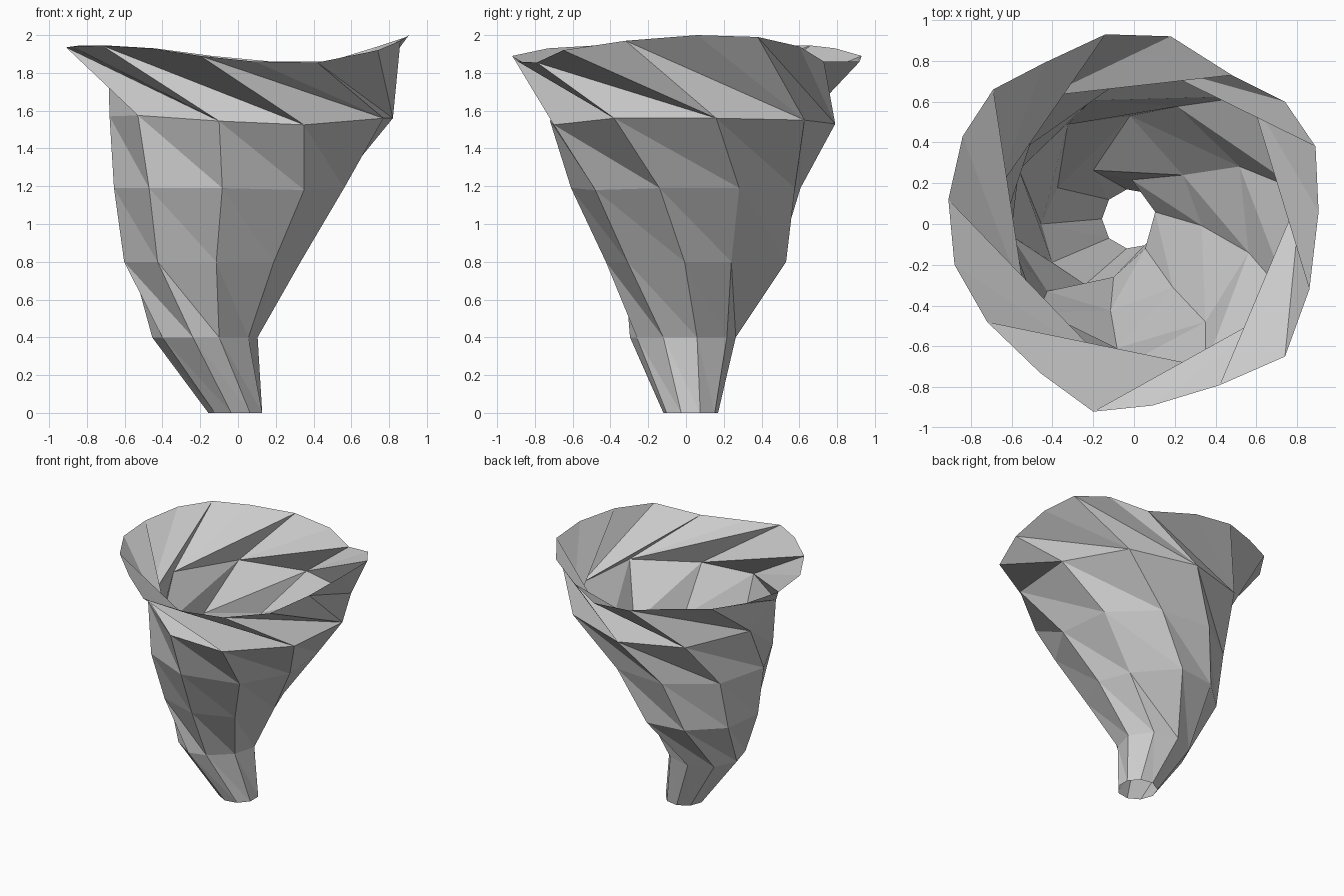
import bpy, bmesh
from math import radians, sin, cos

SIDES = 9
# funnel rings: z, centre x, centre y, radius, start angle
RINGS = [
    (0.00, -0.01, 0.025, 0.147, -20),
    (0.40, -0.17, -0.02, 0.285, -24),
    (0.80, -0.14, 0.05, 0.475, -47),
    (1.19, -0.04, 0.01, 0.62, -54),
    (1.55, 0.07, 0.03, 0.78, -70),
]
# small irregularities: (ring, column) -> exact position
NUDGES = {
    (1, 8): (-0.10, -0.26, 0.40), (1, 0): (0.055, -0.12, 0.40),
    (2, 0): (0.19, -0.31, 0.80), (2, 2): (0.24, 0.24, 0.80),
    (2, 3): (-0.02, 0.53, 0.80), (3, 0): (0.35, -0.48, 1.18),
    (4, 0): (0.35, -0.70, 1.525), (4, 1): (0.77, -0.38, 1.56),
    (4, 2): (0.82, 0.16, 1.56), (4, 4): (0.06, 0.79, 1.53),
    (4, 6): (-0.68, 0.15, 1.57), (4, 7): (-0.53, -0.39, 1.575),
    (4, 8): (-0.10, -0.72, 1.545),
}
# uneven flared rim, twice as many sides, starting below the first column
RIM = [
    (-0.72, -0.48, 1.945), (-0.46, -0.73, 1.93), (-0.20, -0.92, 1.89),
    (0.09, -0.89, 1.86), (0.42, -0.79, 1.855), (0.74, -0.65, 1.92),
    (0.86, -0.32, 1.97), (0.905, 0.06, 2.00), (0.89, 0.38, 1.99),
    (0.74, 0.60, 1.94), (0.48, 0.73, 1.86), (0.18, 0.92, 1.86),
    (-0.14, 0.93, 1.89), (-0.44, 0.79, 1.93), (-0.69, 0.66, 1.945),
    (-0.84, 0.43, 1.945), (-0.91, 0.12, 1.935), (-0.88, -0.20, 1.94),
]

bm = bmesh.new()


def add_ring(z, cx, cy, r, start):
    step = 360 / SIDES
    return [bm.verts.new((cx + r * cos(radians(start + step * i)),
                          cy + r * sin(radians(start + step * i)), z))
            for i in range(SIDES)]


# twisting body, creased along the long diagonals
rings = [add_ring(*r) for r in RINGS]
for (ring, column), position in NUDGES.items():
    rings[ring][column].co = position
for low, high in zip(rings, rings[1:]):
    for i in range(SIDES):
        j = (i + 1) % SIDES
        bm.faces.new((low[i], low[j], high[i]))
        bm.faces.new((low[j], high[j], high[i]))

# swirling rim: each column fans out to three rim points
rim = [bm.verts.new(p) for p in RIM]
top = rings[-1]
for i in range(SIDES):
    j = (i + 1) % SIDES
    a, b, c = rim[2 * i], rim[2 * i + 1], rim[(2 * i + 2) % len(rim)]
    bm.faces.new((top[i], b, a))
    bm.faces.new((top[i], c, b))
    bm.faces.new((top[i], top[j], c))

bmesh.ops.recalc_face_normals(bm, faces=bm.faces)
mesh = bpy.data.meshes.new("whirlwind_funnel")
bm.to_mesh(mesh)
bm.free()
bpy.context.collection.objects.link(bpy.data.objects.new("whirlwind_funnel", mesh))
